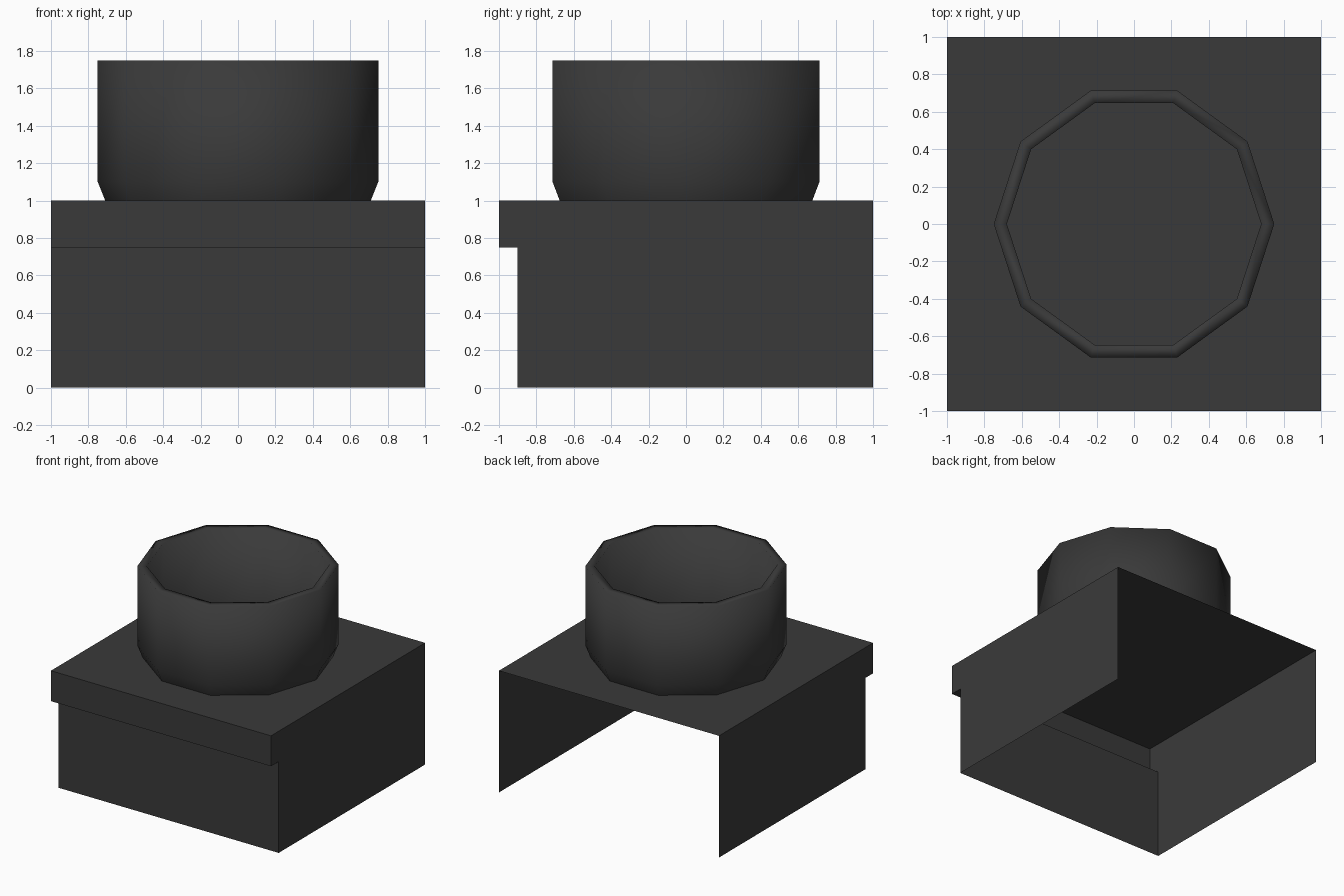
import bpy, bmesh, math

if "Cube" in bpy.data.objects:
    bpy.data.objects.remove(bpy.data.objects["Cube"])

# Single dark grey colour
grey = bpy.data.materials.new("dark_grey")
grey.diffuse_color = (0.042, 0.042, 0.042, 1)
grey.use_nodes = True
grey.node_tree.nodes["Principled BSDF"].inputs["Base Color"].default_value = grey.diffuse_color


def make_object(name, bm, smooth=False):
    mesh = bpy.data.meshes.new(name)
    for f in bm.faces:
        f.smooth = smooth
    bm.to_mesh(mesh)
    bm.free()
    mesh.materials.append(grey)
    obj = bpy.data.objects.new(name, mesh)
    bpy.context.collection.objects.link(obj)
    return obj


# Base: thin shell with a front lip, open at the back and underneath
outline = [(1, 1), (-1, 1), (-1, 0.75), (-0.9, 0.75), (-0.9, 0), (1, 0)]  # y, z
bm = bmesh.new()
left = [bm.verts.new((-1, y, z)) for y, z in outline]
right = [bm.verts.new((1, y, z)) for y, z in outline]
bm.faces.new(left)
bm.faces.new(right[::-1])
for i in range(4):  # top, lip, ledge and front wall
    bm.faces.new((left[i], right[i], right[i + 1], left[i + 1]))
# All faces must point outward on this open shell
for f in bm.faces:
    f.normal_update()
    c, n = f.calc_center_median(), f.normal
    if abs(n.x) > 0.5:
        flip = n.x * c.x < 0
    elif abs(n.y) > 0.5:
        flip = n.y > 0
    else:
        flip = (n.z > 0) != (c.z > 0.9)
    if flip:
        f.normal_flip()
make_object("base_shell", bm)

# Collar: ten-sided smooth ring with a tapered foot and a hollow middle
SIDES = 10
profile = [(0.71, 1.0), (0.75, 1.1), (0.75, 1.75), (0.68, 1.75), (0.68, 1.0)]  # radius, z
bm = bmesh.new()
rings = [[bm.verts.new((r * math.cos(math.tau * i / SIDES),
                        r * math.sin(math.tau * i / SIDES), z))
          for i in range(SIDES)] for r, z in profile]
for a, b in zip(rings, rings[1:]):
    for i in range(SIDES):
        j = (i + 1) % SIDES
        bm.faces.new((a[i], a[j], b[j], b[i]))
make_object("collar_ring", bm, smooth=True)
